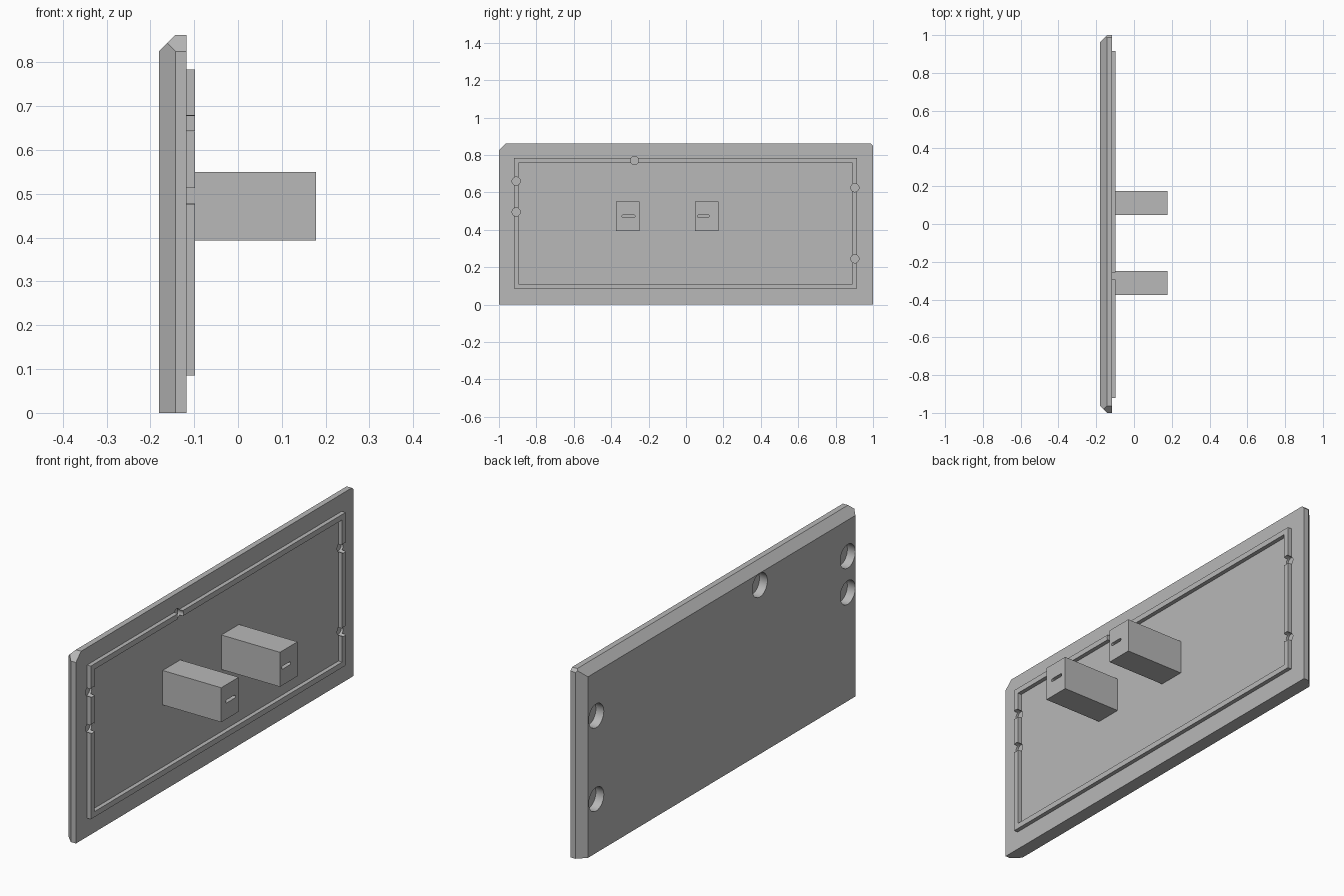
import bpy, bmesh, math
from mathutils import Vector, Matrix

if "Cube" in bpy.data.objects:
    bpy.data.objects.remove(bpy.data.objects["Cube"], do_unlink=True)

grey = bpy.data.materials.new("plain grey")
grey.use_nodes = True
COLOUR = (0.48, 0.48, 0.48, 1)
grey.diffuse_color = COLOUR
grey.node_tree.nodes["Principled BSDF"].inputs["Base Color"].default_value = COLOUR

BACK, FACE, RIB, TIP = -0.18, -0.117, -0.098, 0.178
TOP, CHAMFER = 0.862, 0.037


def finish(name, bm):
    bmesh.ops.recalc_face_normals(bm, faces=bm.faces)
    mesh = bpy.data.meshes.new(name)
    bm.to_mesh(mesh)
    bm.free()
    mesh.materials.append(grey)
    obj = bpy.data.objects.new(name, mesh)
    bpy.context.collection.objects.link(obj)
    return obj


def box_bm(x, y, z):
    bm = bmesh.new()
    bmesh.ops.create_cube(bm, size=1)
    for v in bm.verts:
        for i, (low, high) in enumerate((x, y, z)):
            v.co[i] = low if v.co[i] < 0 else high
    return bm


def box(name, x, y, z):
    return finish(name, box_bm(x, y, z))


def rod(name, x, y, z, radius, sides=32):
    bm = bmesh.new()
    place = Matrix.Translation(((x[0] + x[1]) / 2, y, z)) @ Matrix.Rotation(math.pi / 2, 4, "Y")
    bmesh.ops.create_cone(bm, cap_ends=True, segments=sides, radius1=radius,
                          radius2=radius, depth=x[1] - x[0], matrix=place)
    return finish(name, bm)


def slice_off(bm, point, normal):
    geom = bm.verts[:] + bm.edges[:] + bm.faces[:]
    cut = bmesh.ops.bisect_plane(bm, geom=geom, plane_co=Vector(point),
                                 plane_no=Vector(normal), clear_outer=True)
    edges = [e for e in cut["geom_cut"] if isinstance(e, bmesh.types.BMEdge)]
    bmesh.ops.edgeloop_fill(bm, edges=edges)


def carve(obj, cutter):
    mod = obj.modifiers.new("cut", "BOOLEAN")
    mod.operation, mod.solver, mod.object = "DIFFERENCE", "EXACT", cutter
    bpy.context.view_layer.objects.active = obj
    bpy.ops.object.modifier_apply(modifier=mod.name)


def discard(obj):
    bpy.data.objects.remove(obj, do_unlink=True)


# Panel, bevelled on the rear at the top and both ends, with clipped corners
bm = box_bm((BACK, FACE), (-1, 1), (0, TOP))
for point, normal in (
        ((BACK, 0, TOP - CHAMFER), (-1, 0, 1)),
        ((BACK, 1 - CHAMFER, 0), (-1, 1, 0)),
        ((BACK, CHAMFER - 1, 0), (-1, -1, 0)),
        ((0, -1, TOP - CHAMFER), (0, -1, 1)),
        ((0, 1, TOP - 0.013), (0, 1, 1))):
    slice_off(bm, point, normal)
panel = finish("panel", bm)

# Raised rectangular rim
rim = box("rim", (FACE, RIB), (-0.92, 0.915), (0.085, 0.783))
opening = box("opening", (FACE - 0.1, RIB + 0.1), (-0.895, 0.89), (0.11, 0.758))
carve(rim, opening)
discard(opening)

# Wide blind holes behind, small notches through the rim in front
for y, z in ((-0.908, 0.66), (-0.908, 0.495), (-0.275, 0.77), (0.903, 0.625), (0.903, 0.245)):
    bore = rod("bore", (BACK - 0.05, BACK + 0.04), y, z, 0.054)
    notch = rod("notch", (FACE - 0.01, RIB + 0.05), y, z, 0.022)
    carve(panel, bore)
    carve(panel, notch)
    carve(rim, notch)
    discard(bore)
    discard(notch)

# Two posts with a rounded slot in each end
for side, y0, s0, s1 in (("right", -0.375, -0.335, -0.28), ("left", 0.048, 0.068, 0.118)):
    post = box(side + "_post", (FACE, TIP), (y0, y0 + 0.126), (0.393, 0.55))
    depth = (TIP - 0.02, TIP + 0.05)
    cutters = [box("slot", depth, (s0, s1), (0.466, 0.48))]
    cutters += [rod("slot_end", depth, y, 0.473, r, 16) for y, r in ((s0, 0.007), (s1, 0.007))]
    for cutter in cutters:
        carve(post, cutter)
        discard(cutter)

# Smooth the round walls, keep edges sharp
for obj in (panel, rim):
    bpy.ops.object.select_all(action="DESELECT")
    obj.select_set(True)
    bpy.context.view_layer.objects.active = obj
    bpy.ops.object.shade_smooth_by_angle(angle=math.radians(25))
